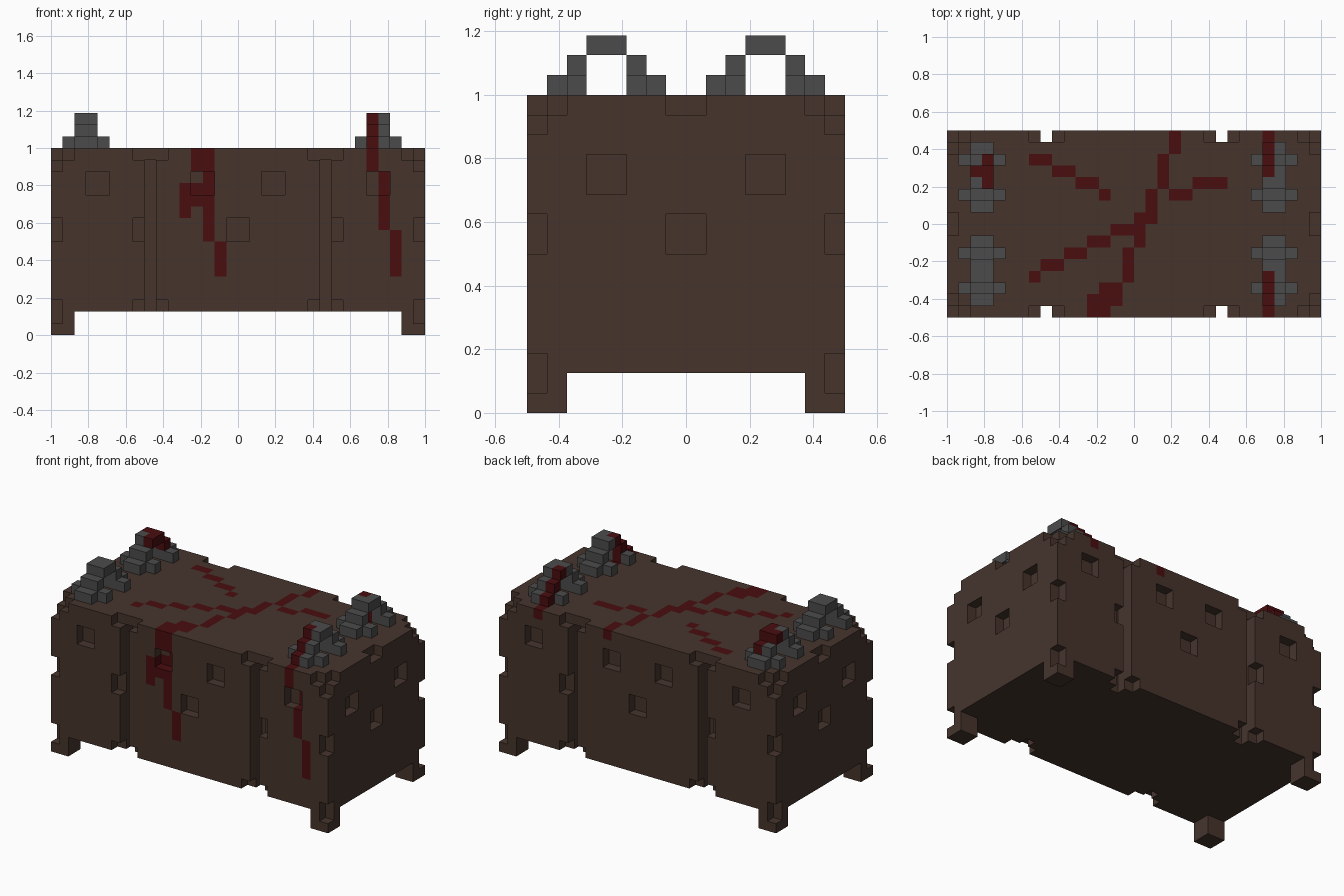
import bpy
import bmesh
from mathutils import Vector

U = 1 / 16  # one block; all box coordinates below are in blocks

cube = bpy.data.objects.get("Cube")
if cube:
    bpy.data.objects.remove(cube, do_unlink=True)


def linear(c):
    c /= 255
    return c / 12.92 if c <= 0.04045 else ((c + 0.055) / 1.055) ** 2.4


def make_material(name, rgb):
    col = (*[linear(c) for c in rgb], 1)
    m = bpy.data.materials.new(name)
    m.use_nodes = True
    m.diffuse_color = col
    bsdf = m.node_tree.nodes["Principled BSDF"]
    bsdf.inputs["Base Color"].default_value = col
    bsdf.inputs["Roughness"].default_value = 0.9
    return m


wood = make_material("dark wood", (70, 52, 44))
iron = make_material("grey iron", (75, 75, 75))
red = make_material("dark red stain", (74, 13, 15))


def cells(box):
    x0, x1, y0, y1, z0, z1 = box
    return {(x, y, z) for x in range(x0, x1) for y in range(y0, y1) for z in range(z0, z1)}


def union(boxes):
    out = set()
    for b in boxes:
        out |= cells(b)
    return out


def mirrored(boxes):
    """Repeat boxes in all four quadrants of the plan."""
    out = []
    for x0, x1, y0, y1, z0, z1 in boxes:
        for a, b in ((x0, x1), (-x1, -x0)):
            for c, d in ((y0, y1), (-y1, -y0)):
                out.append((a, b, c, d, z0, z1))
    return out


def build(name, solid, stain, base):
    """Skin a set of blocks with outer faces, then merge coplanar ones."""
    bm = bmesh.new()
    verts = {}

    def vert(p):
        if p not in verts:
            verts[p] = bm.verts.new(Vector(p) * U)
        return verts[p]

    for c in sorted(solid):
        for axis in range(3):
            for side in (0, 1):
                n = list(c)
                n[axis] += 2 * side - 1
                if tuple(n) in solid:
                    continue
                a, b = (axis + 1) % 3, (axis + 2) % 3
                ring = []
                for da, db in ((0, 0), (1, 0), (1, 1), (0, 1)):
                    p = list(c)
                    p[axis] += side
                    p[a] += da
                    p[b] += db
                    ring.append(vert(tuple(p)))
                f = bm.faces.new(ring if side else ring[::-1])
                f.material_index = 1 if c in stain else 0
    bmesh.ops.dissolve_limit(bm, angle_limit=0.01, verts=bm.verts[:],
                             edges=bm.edges[:], delimit={'MATERIAL'})
    bmesh.ops.triangulate(bm, faces=[f for f in bm.faces if len(f.verts) > 4])
    me = bpy.data.meshes.new(name)
    bm.to_mesh(me)
    bm.free()
    me.materials.append(base)
    me.materials.append(red)
    ob = bpy.data.objects.new(name, me)
    bpy.context.collection.objects.link(ob)
    return ob


# Chipped corners, band grooves and square pits cut out of the chest
cuts = union(mirrored([
    (15, 16, 7, 8, 14, 16), (14, 15, 7, 8, 15, 16), (15, 16, 6, 7, 15, 16),  # top corners
    (15, 16, 7, 8, 8, 10), (15, 16, 7, 8, 1, 3),                             # corner posts
    (7, 8, 7, 8, 2, 16), (7, 8, 6, 7, 2, 15),                                # grooves
    (6, 9, 7, 8, 15, 16), (6, 9, 7, 8, 2, 3), (8, 9, 7, 8, 8, 10),           # groove chips
    (11, 13, 7, 8, 12, 14), (2, 4, 7, 8, 12, 14), (-1, 1, 7, 8, 8, 10),      # long side pits
    (15, 16, 3, 5, 11, 13), (15, 16, -1, 1, 8, 10), (15, 16, -1, 1, 15, 16), # end pits
]))

# Stains running over the lid
lid_stain = [(x0, x1, y0, y1, 15, 16) for x0, x1, y0, y1 in [
    (-9, -7, 5, 6), (-7, -5, 4, 5), (-5, -3, 3, 4), (-3, -2, 2, 3),
    (3, 4, 6, 8), (2, 3, 3, 6), (1, 2, 0, 3), (0, 1, -2, 1), (-1, 0, -5, -2),
    (-3, -1, -7, -5), (-4, -2, -8, -7), (3, 5, 2, 3), (5, 8, 3, 4),
    (-2, 0, -1, 0), (-4, -2, -2, -1), (-6, -4, -3, -2), (-8, -6, -4, -3),
    (-9, -8, -5, -4), (11, 12, -8, -4), (11, 12, 4, 8)]]
# Drips down the front
drips = [(x0, x1, -8, -6, z0, z1) for x0, x1, z0, z1 in [
    (-4, -2, 14, 16), (-3, -2, 8, 14), (-5, -4, 10, 13), (-4, -3, 11, 13),
    (-2, -1, 5, 8), (11, 12, 14, 16), (12, 13, 9, 14), (13, 14, 5, 9)]]

build("chest_body", cells((-16, 16, -8, 8, 2, 16)) - cuts, union(lid_stain + drips), wood)

# Feet
for end, x in (("right", -16), ("left", 14)):
    for side, y in (("front", -8), ("back", 6)):
        build(f"foot_{side}_{end}", cells((x, x + 2, y, y + 2, 0, 2)) - cuts, set(), wood)

# Stepped arch handles
handle_stain = union([
    (11, 12, -8, -4, 16, 19), (11, 12, 4, 8, 16, 19),
    (-13, -12, 3, 6, 17, 19), (-14, -13, 4, 5, 17, 19)])
for end, x in (("right", -14), ("left", 11)):
    for side, c in (("front", -4), ("back", 4)):
        boxes = [(x, x + 2, c - 1, c + 1, 18, 19)]
        for outer, inner in ((c - 3, c - 2), (c + 2, c + 1)):
            boxes += [(x, x + 2, outer, outer + 1, 16, 17),
                      (x, x + 2, inner, inner + 1, 16, 18),
                      (x - 1, x + 3, inner, inner + 1, 16, 17)]
        build(f"handle_{side}_{end}", union(boxes), handle_stain, iron)
